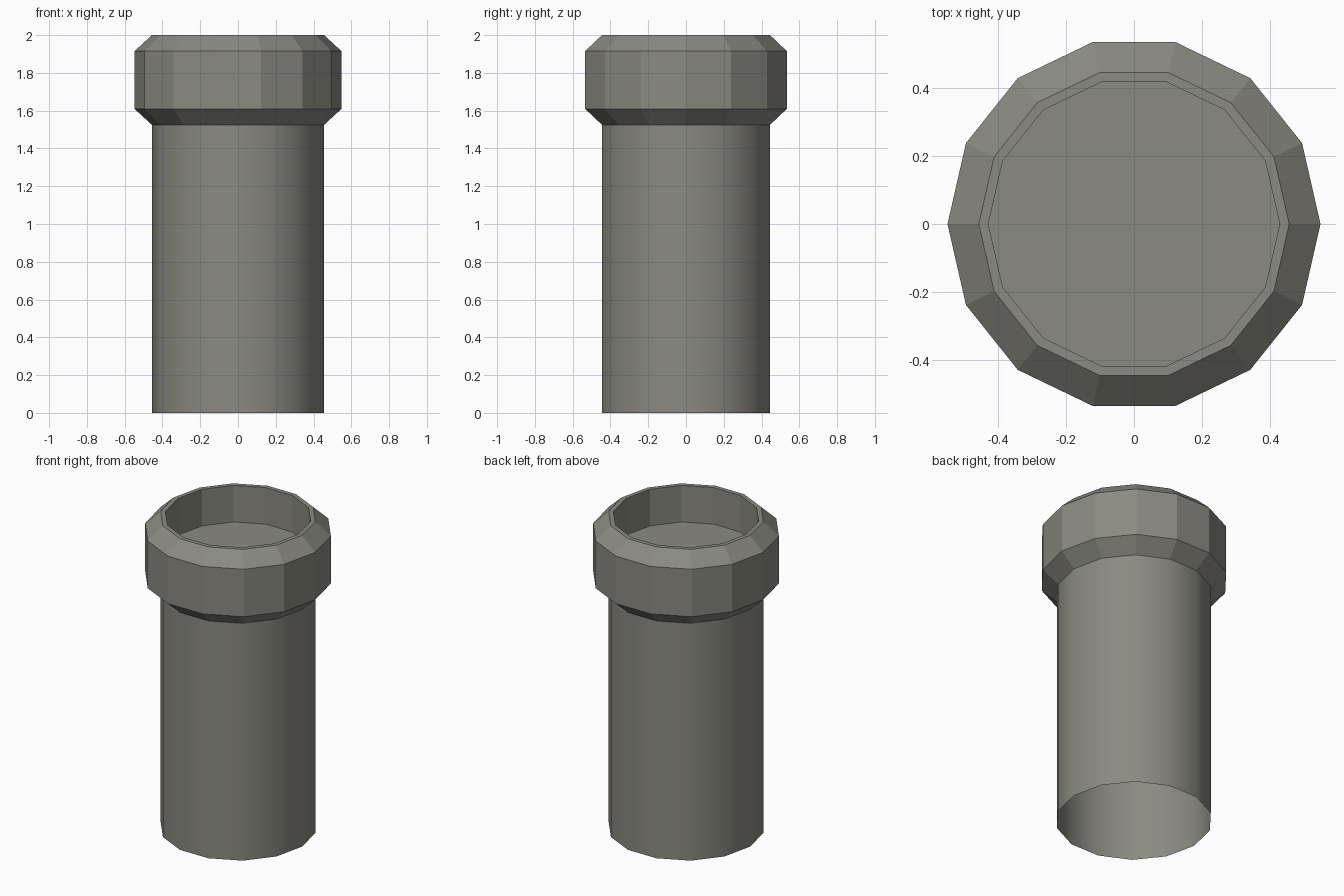
import bpy, bmesh, math

if "Cube" in bpy.data.objects:
    bpy.data.objects.remove(bpy.data.objects["Cube"])

SIDES = 14

stone = bpy.data.materials.new("warm grey")
stone.diffuse_color = (0.26, 0.255, 0.22, 1)
stone.use_nodes = True
stone.node_tree.nodes["Principled BSDF"].inputs["Base Color"].default_value = stone.diffuse_color


def lathe(name, profile, cap_end=False, smooth=False):
    """Revolve (radius, z) points into a 14-sided shell."""
    bm = bmesh.new()
    rings = []
    for r, z in profile:
        rings.append([bm.verts.new((r * math.cos(2 * math.pi * i / SIDES),
                                    r * math.sin(2 * math.pi * i / SIDES), z))
                      for i in range(SIDES)])
    for a, b in zip(rings, rings[1:]):
        for i in range(SIDES):
            j = (i + 1) % SIDES
            f = bm.faces.new((a[i], a[j], b[j], b[i]))
            f.smooth = smooth
    if cap_end:
        bm.faces.new(rings[-1])
    mesh = bpy.data.meshes.new(name)
    bm.to_mesh(mesh)
    bm.free()
    mesh.materials.append(stone)
    obj = bpy.data.objects.new(name, mesh)
    bpy.context.collection.objects.link(obj)
    return obj


# Open-bottomed pipe, smooth shaded
lathe("pipe_body", [(0.456, 0), (0.456, 1.525)], smooth=True)

# Bevelled collar, flat rim, recessed mouth with a floor
lathe("pipe_collar", [(0.456, 1.525), (0.548, 1.61), (0.548, 1.915),
                      (0.456, 2.0), (0.428, 2.0), (0.428, 1.765)], cap_end=True)
